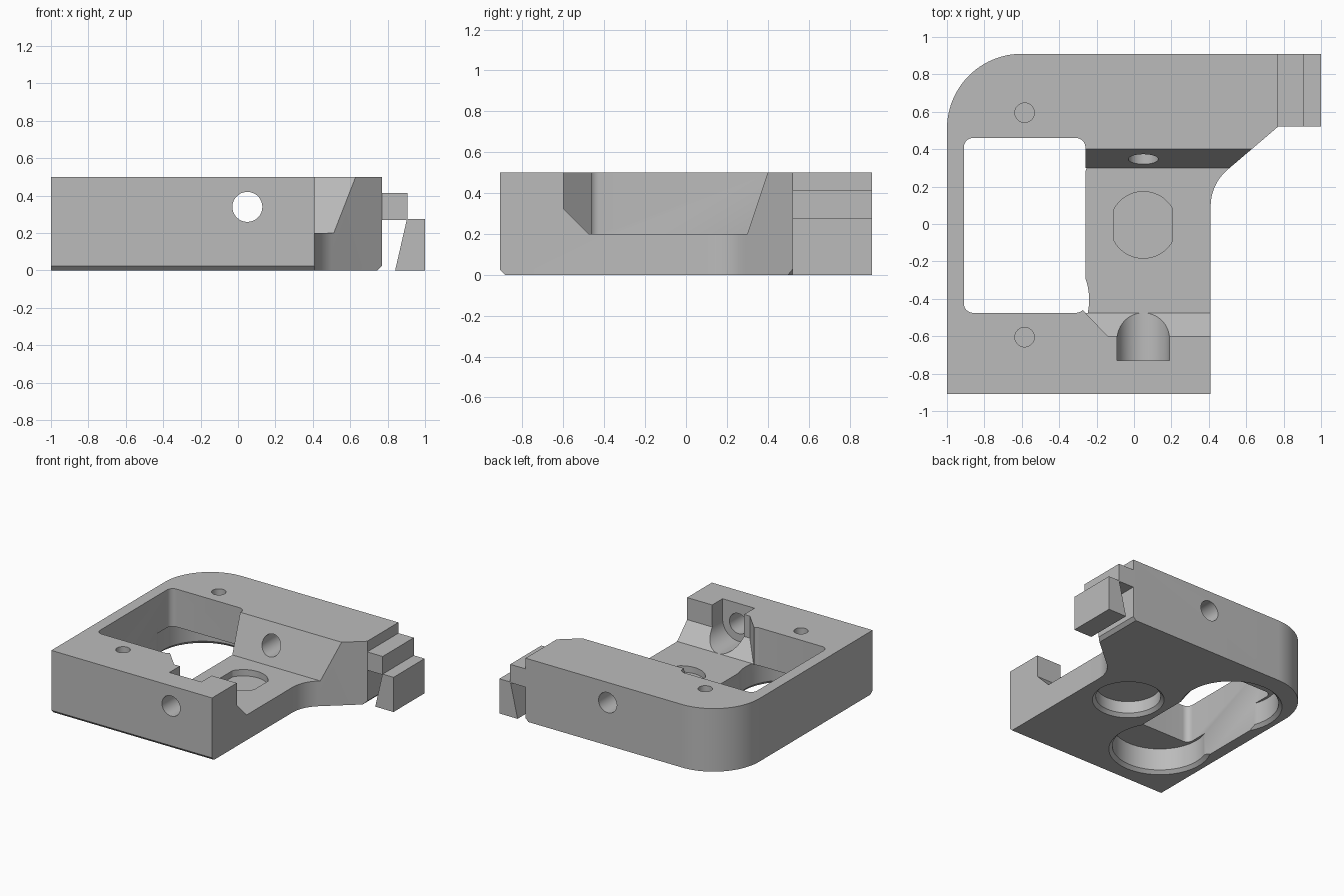
import bpy, bmesh, math
from mathutils import Vector

cube = bpy.data.objects.get("Cube")
if cube:
    bpy.data.objects.remove(cube, do_unlink=True)

grey = bpy.data.materials.new("machined_grey")
grey.use_nodes = True
grey.diffuse_color = (0.5, 0.5, 0.5, 1)
grey.node_tree.nodes["Principled BSDF"].inputs["Base Color"].default_value = (0.5, 0.5, 0.5, 1)


def make_object(name, bm):
    bmesh.ops.recalc_face_normals(bm, faces=bm.faces)
    mesh = bpy.data.meshes.new(name)
    bm.to_mesh(mesh)
    bm.free()
    mesh.materials.append(grey)
    obj = bpy.data.objects.new(name, mesh)
    bpy.context.collection.objects.link(obj)
    return obj


def prism(name, points, axis, low, high, clip=None):
    """Extrude a flat profile along an axis; clip is (point, normal) of a trimming plane."""
    place = {"x": lambda a, b, t: (t, a, b),
             "y": lambda a, b, t: (a, t, b),
             "z": lambda a, b, t: (a, b, t)}[axis]
    bm = bmesh.new()
    face = bm.faces.new([bm.verts.new(place(a, b, low)) for a, b in points])
    moved = bmesh.ops.extrude_face_region(bm, geom=[face])["geom"]
    bmesh.ops.translate(bm, vec=place(0, 0, high - low),
                        verts=[g for g in moved if isinstance(g, bmesh.types.BMVert)])
    if clip:
        cut = bmesh.ops.bisect_plane(bm, geom=bm.verts[:] + bm.edges[:] + bm.faces[:],
                                     plane_co=clip[0], plane_no=clip[1], clear_inner=True)
        edges = [g for g in cut["geom_cut"] if isinstance(g, bmesh.types.BMEdge)]
        bmesh.ops.holes_fill(bm, edges=edges)
    return make_object(name, bm)


def arc(cx, cy, r, start, end, steps=16):
    angles = [math.radians(start + (end - start) * i / steps) for i in range(steps + 1)]
    return [(cx + r * math.cos(a), cy + r * math.sin(a)) for a in angles]


def circle(cx, cy, r):
    return arc(cx, cy, r, 0, 360, 64)[:-1]


def lathe_pocket(name, x, y, r, depth, rim=0.025):
    """Round pocket from below with a chamfered rim."""
    bm = bmesh.new()
    rings = []
    for radius, z in ((r + 2 * rim, -rim), (r, rim), (r, depth)):
        rings.append([bm.verts.new((a, b, z)) for a, b in circle(x, y, radius)])
    for low, high in zip(rings, rings[1:]):
        for i in range(len(low)):
            j = (i + 1) % len(low)
            bm.faces.new((low[i], low[j], high[j], high[i]))
    bm.faces.new(rings[0])
    bm.faces.new(rings[-1])
    return make_object(name, bm)


# Main plate outline with a rounded rear corner and a filleted shoulder
outline = [(-1, -0.91), (0.41, -0.91)]
outline += arc(0.666, 0.095, 0.256, 180, 130.4)
outline += [(0.77, 0.52), (0.77, 0.91)]
outline += arc(-0.6, 0.51, 0.4, 90, 180, 24)
body = prism("body", outline, "z", 0, 0.5)

cutters = []

# Rounded rectangular window
r = 0.05
window = []
for cx, cy, a in ((-0.31, 0.41, 0), (-0.86, 0.41, 90), (-0.86, -0.425, 180), (-0.31, -0.425, 270)):
    window += arc(cx, cy, r, a, a + 90, 8)
cutters.append(prism("window_cutter", window, "z", -0.1, 0.6))

# Cross channel with sloped sides and a diagonal inner end
channel = [(-0.475, 0.2), (0.3, 0.2), (0.433, 0.6), (-0.6, 0.6), (-0.6, 0.325)]
cutters.append(prism("channel_cutter", channel, "x", -0.4, 1.2,
                     clip=(Vector((-0.26, -0.475, 0)), Vector((0.125, 0.12, 0)))))

# Round-bottomed notch and the long cross bore
notch = arc(0.05, 0.34, 0.14, 180, 360, 32) + [(0.19, 0.6), (-0.09, 0.6)]
cutters.append(prism("notch_cutter", notch, "y", -0.73, -0.3))
cutters.append(prism("bore_cutter", circle(0.05, 0.34, 0.08), "y", -1, 1))

# Shallow recess with two flats in the channel floor
recess = arc(0.05, -0.005, 0.178, 29, 151, 20) + arc(0.05, -0.005, 0.178, 209, 331, 20)
cutters.append(prism("recess_cutter", recess, "z", 0.15, 0.3))

# Pockets from below
cutters.append(lathe_pocket("centre_pocket_cutter", 0.05, -0.005, 0.235, 0.12))
for side in (-1, 1):
    cutters.append(lathe_pocket("end_pocket_cutter", -0.585, 0.4 * side - 0.005, 0.345, 0.2))
    cutters.append(prism("pin_hole_cutter", circle(-0.585, 0.6 * side - 0.005, 0.052), "z", 0.3, 0.6))

# Bottom edge chamfers
front_edge = [(-0.96, -0.025), (-0.885, -0.025), (-0.885, 0), (-0.91, 0.025), (-0.96, 0.075)]
cutters.append(prism("front_chamfer_cutter", front_edge, "x", -1.2, 0.6))
cutters.append(prism("side_chamfer_cutter", [(0.72, -0.025), (0.82, -0.025), (0.82, 0.075)], "y", 0.3, 1.1))

for cutter in cutters:
    cutter.hide_render = True
    mod = body.modifiers.new(cutter.name, "BOOLEAN")
    mod.operation = "DIFFERENCE"
    mod.solver = "EXACT"
    mod.object = cutter

# Bake the cuts and drop the cutters
graph = bpy.context.evaluated_depsgraph_get()
result = bpy.data.meshes.new_from_object(body.evaluated_get(graph))
body.modifiers.clear()
body.data = result
for cutter in cutters:
    bpy.data.objects.remove(cutter, do_unlink=True)

# Side hook: tongue and tapered jaw
hook_profile = [(0.77, 0.27), (0.77, 0.415), (0.905, 0.415), (0.905, 0.275),
                (1, 0.275), (1, 0), (0.84, 0), (0.902, 0.27)]
hook = prism("side_hook", hook_profile, "y", 0.52, 0.91)

bpy.ops.object.select_all(action="DESELECT")
for obj in (body, hook):
    obj.select_set(True)
bpy.context.view_layer.objects.active = body
bpy.ops.object.shade_smooth_by_angle(angle=math.radians(25))
